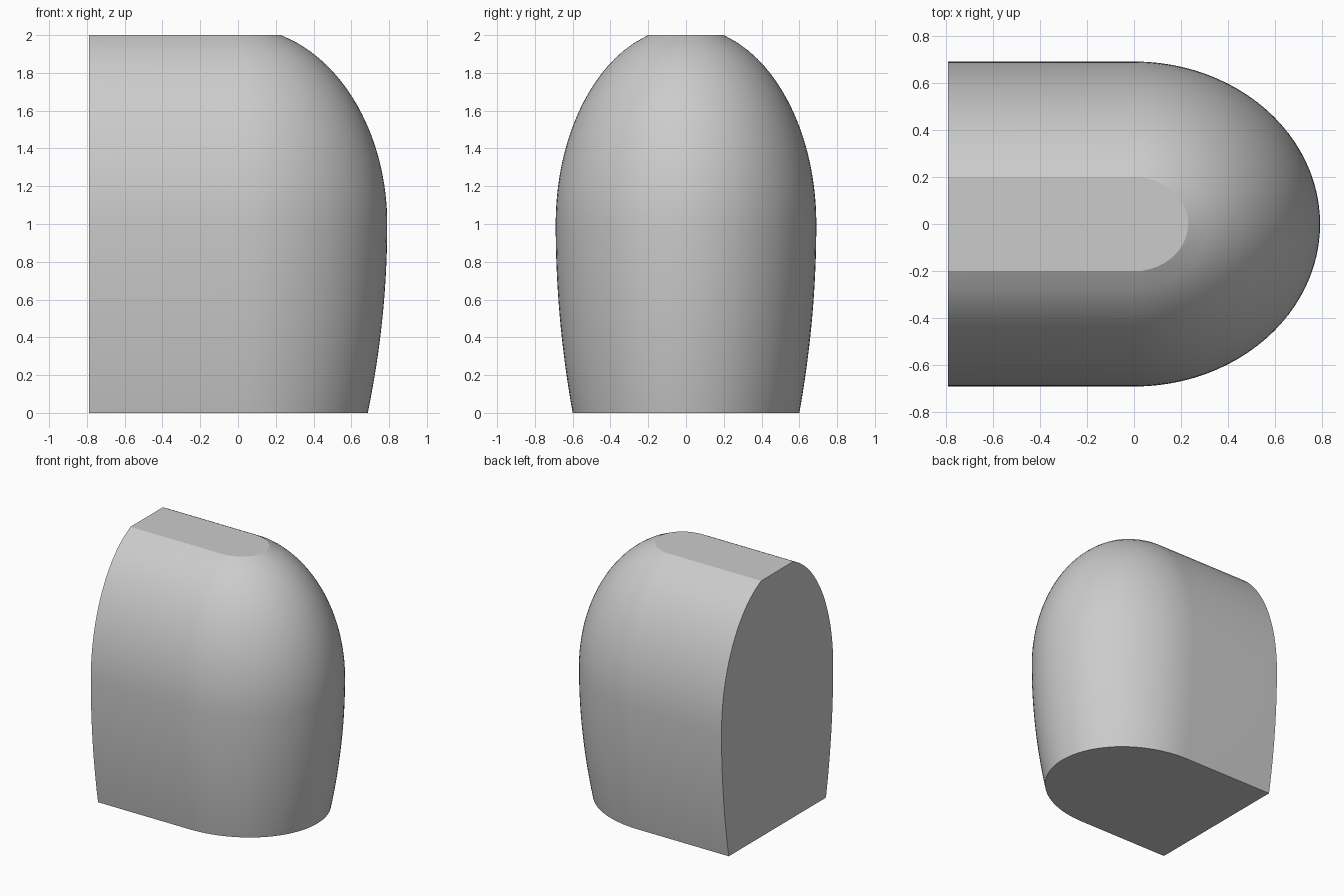
import bpy, bmesh, math

cube = bpy.data.objects.get("Cube")
if cube:
    bpy.data.objects.remove(cube, do_unlink=True)

BACK, NOSE_RATIO = -0.79, 1.145
RINGS, ARC = 48, 48


def half_width(z):
    """Side profile: gentle flare up to mid height, elliptical dome above."""
    if z < 1:
        return 0.69 - 0.09 * (1 - z) ** 2
    return 0.69 * math.sqrt(1 - ((z - 1) / 1.045) ** 2)


def outline(z):
    """Horizontal section: straight sides with a half-ellipse nose on +x."""
    w = half_width(z)
    pts = [(BACK, -w, z)]
    for i in range(ARC + 1):
        a = math.pi * (i / ARC - 0.5)
        pts.append((w * NOSE_RATIO * math.cos(a), w * math.sin(a), z))
    return pts + [(BACK, w, z)]


# Stack the sections and skin them
bm = bmesh.new()
rings = [[bm.verts.new(p) for p in outline(2 * k / RINGS)] for k in range(RINGS + 1)]
for low, high in zip(rings, rings[1:]):
    for i in range(len(low) - 1):
        bm.faces.new((low[i], low[i + 1], high[i + 1], high[i])).smooth = True

# Flat caps: base, crown and back
bm.faces.new(rings[0][::-1])
bm.faces.new(rings[-1])
bm.faces.new([r[0] for r in rings] + [r[-1] for r in reversed(rings)])
bmesh.ops.recalc_face_normals(bm, faces=bm.faces)

# Crisp edges around the caps
for e in bm.edges:
    e.smooth = all(f.smooth for f in e.link_faces)

mesh = bpy.data.meshes.new("rounded_block")
bm.to_mesh(mesh)
bm.free()
body = bpy.data.objects.new("rounded_block", mesh)
bpy.context.collection.objects.link(body)

# Plain grey finish
grey = bpy.data.materials.new("light_grey")
grey.use_nodes = True
colour = (0.6, 0.6, 0.6, 1)
grey.diffuse_color = colour
grey.node_tree.nodes["Principled BSDF"].inputs["Base Color"].default_value = colour
mesh.materials.append(grey)
